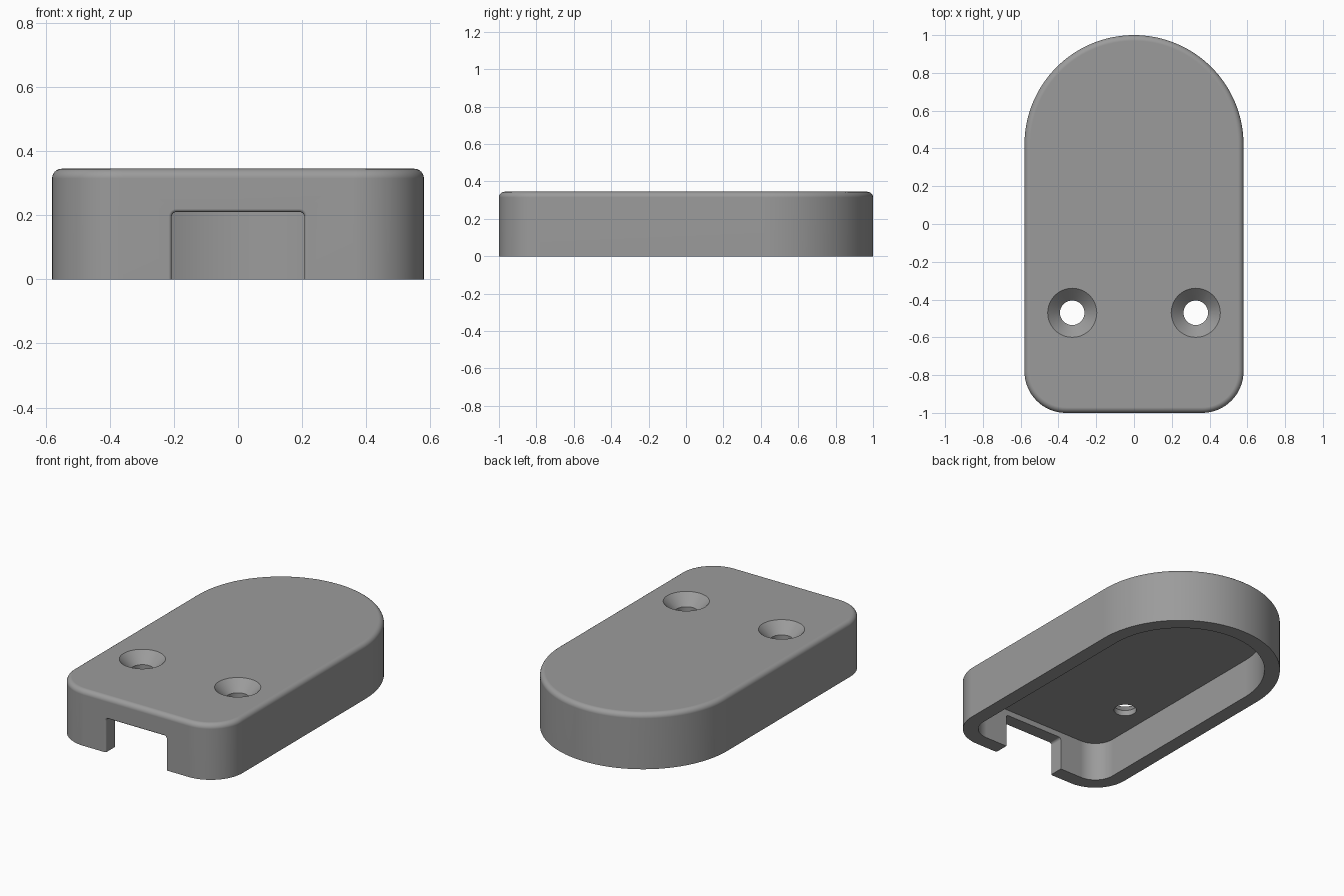
import bpy, bmesh, math

WIDTH, HEIGHT = 0.58, 0.345      # half width and full height
EDGE, WALL, CEILING = 0.03, 0.09, 0.245

cube = bpy.data.objects.get("Cube")
if cube:
    bpy.data.objects.remove(cube, do_unlink=True)

grey = bpy.data.materials.new("mid grey")
grey.use_nodes = True
tone = (0.33, 0.33, 0.33, 1)
grey.diffuse_color = tone
grey.node_tree.nodes["Principled BSDF"].inputs["Base Color"].default_value = tone


def arc(cx, cy, r, start, end, steps):
    angles = [math.radians(start + (end - start) * i / steps) for i in range(steps + 1)]
    return [(cx + r * math.cos(a), cy + r * math.sin(a)) for a in angles]


def loft(name, rings):
    """Closed solid skinned through matching rings of points."""
    bm = bmesh.new()
    loops = [[bm.verts.new(p) for p in ring] for ring in rings]
    for a, b in zip(loops, loops[1:]):
        for i in range(len(a)):
            j = (i + 1) % len(a)
            bm.faces.new((a[i], a[j], b[j], b[i]))
    bm.faces.new(loops[0][::-1])
    bm.faces.new(loops[-1])
    bmesh.ops.recalc_face_normals(bm, faces=bm.faces)
    mesh = bpy.data.meshes.new(name)
    bm.to_mesh(mesh)
    bm.free()
    mesh.materials.append(grey)
    obj = bpy.data.objects.new(name, mesh)
    bpy.context.collection.objects.link(obj)
    return obj


def outline(inset, z):
    """Plan shape: round back end, straight sides, rounded front corners."""
    pts = arc(0, 1 - WIDTH, WIDTH - inset, 0, 180, 64)
    pts += arc(-0.36, -0.78, 0.22 - inset, 180, 270, 16)
    pts += arc(0.36, -0.78, 0.22 - inset, 270, 360, 16)
    return [(x, y, z) for x, y in pts]


def notch_ring(grow, y):
    """Cable opening section with rounded upper corners."""
    w, top, r = 0.207 + grow, 0.21 + grow, 0.015 + grow
    pts = [(w, -0.1)] + arc(w - r, top - r, r, 0, 90, 6)
    pts += arc(r - w, top - r, r, 90, 180, 6) + [(-w, -0.1)]
    return [(x, y, z) for x, z in pts]


# Cover body with rounded top edge
rings = [outline(0, 0)]
rings += [outline(EDGE - c, HEIGHT - EDGE + s) for c, s in arc(0, 0, EDGE, 0, 90, 6)]
body = loft("cover_shell", rings)

# Hollow underside
cutters = [loft("cavity_cutter", [outline(WALL, -0.1), outline(WALL, CEILING)])]

# Front cable notch, with a small rounded outer lip
lip = 0.01
rings = [notch_ring(lip, -1.1)]
rings += [notch_ring(lip * (1 - math.sin(a)), -1 + lip * (1 - math.cos(a)))
          for a in (math.radians(d) for d in range(0, 91, 18))]
cutters.append(loft("notch_cutter", rings + [notch_ring(0, -0.85)]))

# Countersunk screw holes
profile = [(0.065, 0.1), (0.065, HEIGHT - 0.065), (0.13, HEIGHT), (0.13, HEIGHT + 0.1)]
for side in (-1, 1):
    rings = [[(x, y, z) for x, y in arc(side * 0.327, -0.47, r, 0, 352.5, 47)]
             for r, z in profile]
    cutters.append(loft("screw_hole_cutter", rings))

# Cut everything out of the body
bpy.ops.object.select_all(action='DESELECT')
body.select_set(True)
bpy.context.view_layer.objects.active = body
for cutter in cutters:
    cutter.hide_render = True
    mod = body.modifiers.new("cut", 'BOOLEAN')
    mod.operation = 'DIFFERENCE'
    mod.solver = 'EXACT'
    mod.object = cutter
    bpy.ops.object.modifier_apply(modifier=mod.name)
    bpy.data.objects.remove(cutter, do_unlink=True)

# Smooth rounded surfaces, flat top, crisp rims
bpy.ops.object.shade_smooth_by_angle(angle=math.radians(30))
normals = body.modifiers.new("flat_normals", 'WEIGHTED_NORMAL')
normals.keep_sharp = True
